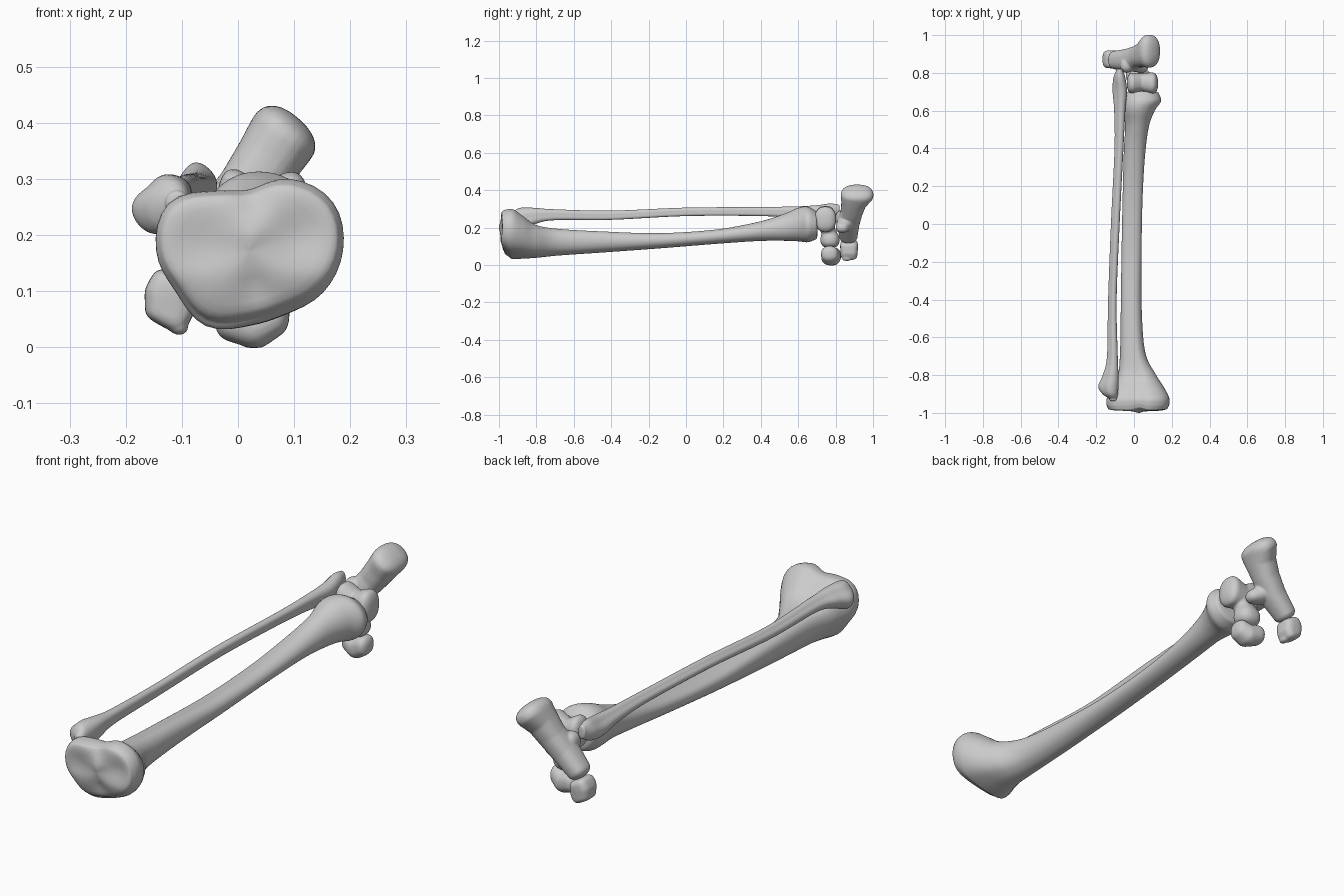
import bpy, bmesh
from math import sin, cos, pi, exp, copysign
from mathutils import Vector, Euler

if "Cube" in bpy.data.objects:
    bpy.data.objects.remove(bpy.data.objects["Cube"])

SEG = 48


def catmull(p, t):
    # Catmull-Rom value of row list p at parameter t (index units)
    i = min(int(t), len(p) - 2)
    u = t - i
    a, b, c, d = (p[max(i - 1, 0)], p[i], p[i + 1], p[min(i + 2, len(p) - 1)])
    return [.5 * (2 * B + (C - A) * u + (2 * A - 5 * B + 4 * C - D) * u * u
                  + (3 * B - A - 3 * C + D) * u ** 3) for A, B, C, D in zip(a, b, c, d)]


def outline(radii):
    # closed smooth outline from polar radii, fitted to a -1..1 box
    n = len(radii)
    rows = [[radii[k % n]] for k in range(-1, n + 2)]
    pts = []
    for s in range(SEG):
        a = 2 * pi * s / SEG
        r = catmull(rows, 1 + n * s / SEG)[0]
        pts.append((r * cos(a), r * sin(a)))
    lo = [min(q[k] for q in pts) for k in (0, 1)]
    hi = [max(q[k] for q in pts) for k in (0, 1)]
    return [tuple(2 * (q[k] - lo[k]) / (hi[k] - lo[k]) - 1 for k in (0, 1)) for q in pts]


def link(name, bm):
    bmesh.ops.recalc_face_normals(bm, faces=bm.faces[:])
    for f in bm.faces:
        f.smooth = True
    me = bpy.data.meshes.new(name)
    bm.to_mesh(me)
    bm.free()
    ob = bpy.data.objects.new(name, me)
    bpy.context.collection.objects.link(ob)
    return ob


def long_bone(name, stations, shape, dome, warp=None, steps=8):
    # stations: y, x0, x1, z0, z1, weight of the special outline
    rows = [catmull(stations, k / steps) for k in range((len(stations) - 1) * steps + 1)]
    caps = [(.97, .35), (.9, .65), (.78, .85), (.6, .95), (.4, 1), (.2, 1), (.04, 1)]
    rings = [(stations[0], f, -d * dome) for f, d in reversed(caps)]
    rings += [(r, 1, 0) for r in rows]
    rings += [(stations[-1], f, d * dome) for f, d in caps]
    bm = bmesh.new()
    prev = None
    for (y, x0, x1, z0, z1, w), f, dy in rings:
        ring = []
        for s in range(SEG):
            a = 2 * pi * s / SEG
            px = (1 - w) * cos(a) + w * shape[s][0]
            pz = (1 - w) * sin(a) + w * shape[s][1]
            co = Vector(((x0 + x1) / 2 + f * px * (x1 - x0) / 2, y + dy,
                         (z0 + z1) / 2 + f * pz * (z1 - z0) / 2))
            if warp:
                co.y += warp(co)
            ring.append(bm.verts.new(co))
        if prev:
            for s in range(SEG):
                t = (s + 1) % SEG
                bm.faces.new((prev[s], prev[t], ring[t], ring[s]))
        else:
            bm.faces.new(ring)
        prev = ring
    bm.faces.new(prev)
    return link(name, bm)


def ellipsoid(c, r, rot, box=.85):
    # points of a slightly squared ellipsoid
    e = Euler(rot)
    pw = lambda v: copysign(abs(v) ** box, v)
    pts = []
    for i in range(13):
        for j in range(24):
            th, ph = pi * i / 12, 2 * pi * j / 24
            v = Vector((r[0] * pw(sin(th) * cos(ph)), r[1] * pw(sin(th) * sin(ph)), r[2] * pw(cos(th))))
            v.rotate(e)
            pts.append(v + Vector(c))
    return pts


def short_bone(name, chains, smooth=6):
    # each chain hulls neighbouring ellipsoids; everything is fused by remeshing
    bm = bmesh.new()
    for chain in chains:
        pairs = list(zip(chain, chain[1:])) or [(chain[0], chain[0])]
        for a, b in pairs:
            vs = [bm.verts.new(p) for p in ellipsoid(*a) + (ellipsoid(*b) if a is not b else [])]
            res = bmesh.ops.convex_hull(bm, input=vs)
            junk = {g for g in res['geom_interior'] + res['geom_unused'] if isinstance(g, bmesh.types.BMVert)}
            bmesh.ops.delete(bm, geom=list(junk), context='VERTS')
    ob = link(name, bm)
    m = ob.modifiers.new('fuse', 'REMESH')
    m.mode, m.voxel_size, m.use_smooth_shade = 'VOXEL', .0045, True
    m = ob.modifiers.new('soften', 'SMOOTH')
    m.factor, m.iterations = .5, smooth
    return ob


# shin bone with two-lobed plateau, front crest and inner ankle knob
plateau = outline([.165, .17, .146, .108, .122, .165, .165, .15, .155, .133, .13, .15])


def plateau_relief(p):
    if p.y > -.93:
        return 0
    bowl = lambda x, z, r: exp(-((p.x - x) ** 2 + (p.z - z) ** 2) / r ** 2)
    k = min(1, (-.93 - p.y) / .04)
    return k * (.3 * max(0, .13 - p.z) + .016 * bowl(.115, .2, .05) + .014 * bowl(-.07, .18, .055)
                + .012 * bowl(.03, .11, .03) - .008 * bowl(.025, .2, .022) + .012 * bowl(.03, .27, .03))


long_bone('shin_bone', [
    (-.98, -.138, .178, .05, .29, 1),
    (-.955, -.146, .187, .036, .298, 1),
    (-.92, -.143, .186, .032, .296, 1),
    (-.87, -.115, .162, .034, .262, .9),
    (-.80, -.085, .118, .038, .216, .7),
    (-.68, -.074, .06, .05, .196, .5),
    (-.45, -.07, .041, .066, .182, .5),
    (-.15, -.066, .04, .088, .172, .45),
    (.15, -.06, .046, .112, .19, .3),
    (.38, -.054, .06, .128, .23, .1),
    (.52, -.047, .08, .13, .272, 0),
    (.60, -.06, .11, .127, .306, 0),
    (.65, -.062, .143, .122, .312, 0),
    (.69, -.045, .132, .135, .292, 0),
], plateau, .014, plateau_relief)

# thin outer bone beside it
wedge = outline([.9, 1.05, 1, .85, 1.1, 1, .85, 1.05])
long_bone('outer_leg_bone', [
    (-.925, -.13, -.088, .235, .28, 0),
    (-.90, -.167, -.085, .208, .302, .5),
    (-.86, -.189, -.082, .20, .308, 1),
    (-.80, -.166, -.082, .222, .305, 1),
    (-.70, -.143, -.086, .24, .298, 1),
    (-.40, -.137, -.092, .242, .291, 1),
    (0, -.122, -.076, .262, .307, 1),
    (.40, -.103, -.056, .262, .31, 1),
    (.60, -.105, -.046, .25, .314, 1),
    (.70, -.113, -.037, .235, .32, 1),
    (.77, -.11, -.045, .24, .329, .5),
    (.81, -.095, -.058, .262, .324, 0),
], wedge, .012)

# ankle bone: two pulley ridges, waist and head
O = (0, 0, 0)
short_bone('ankle_bone', [
    [((-.008, .745, .25), (.03, .056, .068), O), ((.04, .75, .235), (.03, .048, .055), O),
     ((.095, .745, .245), (.033, .058, .068), O)],
    [((.04, .75, .22), (.05, .045, .04), O), ((.03, .765, .17), (.04, .036, .04), O),
     ((.025, .77, .135), (.055, .052, .045), O)],
])

# heel bone: flared tuber, neck, body and side shelf
T = (0, .72, 0)
short_bone('heel_bone', [
    [((.08, .915, .375), (.064, .088, .043), T), ((.058, .898, .34), (.06, .068, .05), T),
     ((.02, .886, .285), (.055, .058, .05), T), ((-.03, .868, .225), (.052, .06, .05), T),
     ((-.095, .868, .158), (.044, .05, .035), T)],
    [((-.02, .86, .235), (.05, .05, .045), O), ((.04, .835, .2), (.035, .035, .028), O)],
    [((-.04, .84, .25), (.035, .04, .045), O)],
])

# outer midfoot block with a corner spur
short_bone('outer_midfoot_bone', [
    [((-.122, .872, .098), (.042, .048, .034), (0, .5, 0), .6),
     ((-.122, .872, .066), (.042, .045, .032), (0, .5, 0), .6)],
    [((-.122, .87, .06), (.03, .03, .02), O), ((-.105, .86, .036), (.016, .025, .014), O)],
], 5)

# inner midfoot cap: crescent with a side knob
short_bone('inner_midfoot_bone', [
    [((-.008, .785, .052), (.034, .045, .042), O), ((.03, .775, .042), (.036, .052, .044), O),
     ((.062, .768, .06), (.03, .046, .042), O)],
    [((.025, .785, .035), (.03, .035, .037), O)],
])
